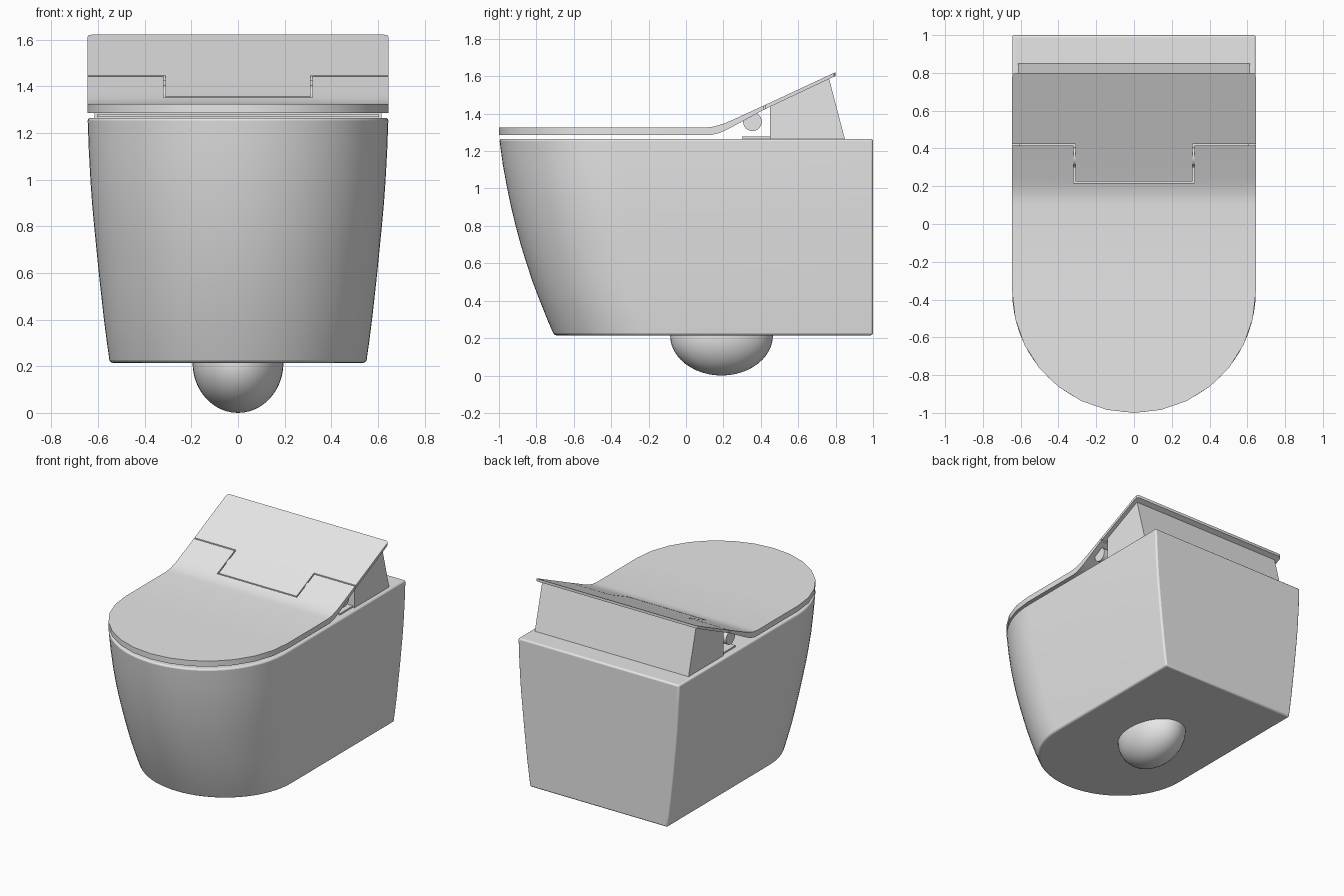
import bpy, bmesh, math

if "Cube" in bpy.data.objects:
    bpy.data.objects.remove(bpy.data.objects["Cube"])

ceramic = bpy.data.materials.new("white ceramic")
ceramic.diffuse_color = (0.8, 0.8, 0.8, 1)
ceramic.use_nodes = True
ceramic.node_tree.nodes["Principled BSDF"].inputs["Base Color"].default_value = ceramic.diffuse_color


def finish(name, bm, angle=30, bevel=0):
    """Turn a bmesh into a smooth-shaded object."""
    bmesh.ops.recalc_face_normals(bm, faces=bm.faces)
    me = bpy.data.meshes.new(name)
    bm.to_mesh(me)
    bm.free()
    me.materials.append(ceramic)
    ob = bpy.data.objects.new(name, me)
    bpy.context.collection.objects.link(ob)
    bpy.ops.object.select_all(action='DESELECT')
    ob.select_set(True)
    bpy.context.view_layer.objects.active = ob
    bpy.ops.object.shade_smooth_by_angle(angle=math.radians(angle))
    if bevel:
        mod = ob.modifiers.new("rounded edges", 'BEVEL')
        mod.width, mod.segments = bevel, 3
        mod.limit_method, mod.angle_limit = 'ANGLE', math.radians(40)
    return ob


def lerp(table, t):
    for (a, va), (b, vb) in zip(table, table[1:]):
        if t <= b:
            return va + (vb - va) * (t - a) / (b - a)
    return table[-1][1]


def front_arc(half_width, front, centre, n):
    """Half ellipse from the right side round the front to the left side."""
    return [(half_width * math.cos(math.pi * i / n),
             centre - (centre - front) * math.sin(math.pi * i / n)) for i in range(n + 1)]


# Bowl body: plan rings lofted upwards (z, half width, front y, arc centre y)
levels = [(0.215, 0.550, -0.705, -0.17), (0.30, 0.562, -0.742, -0.20),
          (0.40, 0.575, -0.782, -0.23), (0.50, 0.586, -0.820, -0.25),
          (0.60, 0.597, -0.853, -0.27), (0.70, 0.607, -0.884, -0.29),
          (0.80, 0.617, -0.911, -0.31), (0.90, 0.626, -0.935, -0.325),
          (1.00, 0.633, -0.956, -0.34), (1.13, 0.640, -0.980, -0.35),
          (1.265, 0.645, -0.998, -0.36)]
bm = bmesh.new()
rings = []
for z, w, front, centre in levels:
    plan = front_arc(w, front, centre, 36) + [(-w, 1.0), (w, 1.0)]
    rings.append([bm.verts.new((x, y, z)) for x, y in plan])
for lo, hi in zip(rings, rings[1:]):
    for i in range(len(lo)):
        j = (i + 1) % len(lo)
        bm.faces.new((lo[i], lo[j], hi[j], hi[i]))
bm.faces.new(rings[0])
bm.faces.new(rings[-1])
finish("bowl_body", bm, 35, 0.012)

# Lid thickness along its length: flat, then bending up to the rear
LID_TOP = [(-1, 1.325), (0.10, 1.325), (0.15, 1.331), (0.20, 1.346),
           (0.25, 1.367), (0.42, 1.445), (0.80, 1.622)]
LID_BOTTOM = [(-1, 1.285), (0.13, 1.285), (0.18, 1.297), (0.23, 1.320),
              (0.42, 1.423), (0.80, 1.602)]


def lid_piece(name, outline):
    """Cut a plan outline at the bends, thicken it and bend it."""
    bm = bmesh.new()
    bm.faces.new([bm.verts.new((x, y, 0)) for x, y in outline])
    for y in (-0.36, 0.10, 0.13, 0.15, 0.18, 0.20, 0.23, 0.25, 0.42):
        bmesh.ops.bisect_plane(bm, geom=bm.verts[:] + bm.edges[:] + bm.faces[:],
                               plane_co=(0, y, 0), plane_no=(0, 1, 0), dist=1e-5)
    ext = bmesh.ops.extrude_face_region(bm, geom=bm.faces[:])
    upper = {g for g in ext["geom"] if isinstance(g, bmesh.types.BMVert)}
    for v in bm.verts:
        v.co.z = lerp(LID_TOP if v in upper else LID_BOTTOM, v.co.y)
    finish(name, bm, 30)


W, TAB, GAP = 0.645, 0.315, 0.004
# Front lid with a notch for the hinge panel
t, y0, y1 = TAB + GAP, 0.22 - GAP, 0.42 - GAP
lid_piece("front_lid", front_arc(W, -1.0, -0.36, 14) +
          [(-W, y1), (-t, y1), (-t, y0), (t, y0), (t, y1), (W, y1)])
# Rear panel with a centre tab and small rounded rear corners
t, y0, y1 = TAB - GAP, 0.22 + GAP, 0.42 + GAP
corner = [(W - 0.02 + 0.02 * math.cos(a), 0.78 + 0.02 * math.sin(a))
          for a in (0, math.pi / 6, math.pi / 3, math.pi / 2)]
lid_piece("rear_panel", [(-t, y1), (-t, y0), (t, y0), (t, y1), (W, y1)] + corner +
          [(-x, y) for x, y in reversed(corner)] + [(-W, y1)])


def side_prism(name, profile, half_width):
    """Extrude a side profile (y, z) across x."""
    bm = bmesh.new()
    ends = [[bm.verts.new((s * half_width, y, z)) for y, z in profile] for s in (-1, 1)]
    n = len(profile)
    for i in range(n):
        j = (i + 1) % n
        bm.faces.new((ends[0][i], ends[0][j], ends[1][j], ends[1][i]))
    for e in ends:
        bm.faces.new(e)
    finish(name, bm, 30)


# Mechanism housing, its base plate and the hinge bar
side_prism("rear_housing", [(0.45, 1.262), (0.85, 1.262), (0.765, 1.587), (0.45, 1.438)], 0.615)
side_prism("base_plate", [(0.30, 1.268), (0.46, 1.268), (0.46, 1.279), (0.30, 1.279)], 0.605)
side_prism("hinge_bar", [(0.355 + 0.05 * math.cos(i * math.pi / 12),
                          1.357 + 0.05 * math.sin(i * math.pi / 12)) for i in range(24)], 0.605)

# Rounded drain bulge under the body
bm = bmesh.new()
bmesh.ops.create_uvsphere(bm, u_segments=40, v_segments=24, radius=1)
for v in bm.verts:
    v.co = (v.co.x * 0.195, 0.19 + v.co.y * 0.275, 0.215 + v.co.z * 0.215)
finish("drain_bulge", bm, 60)
